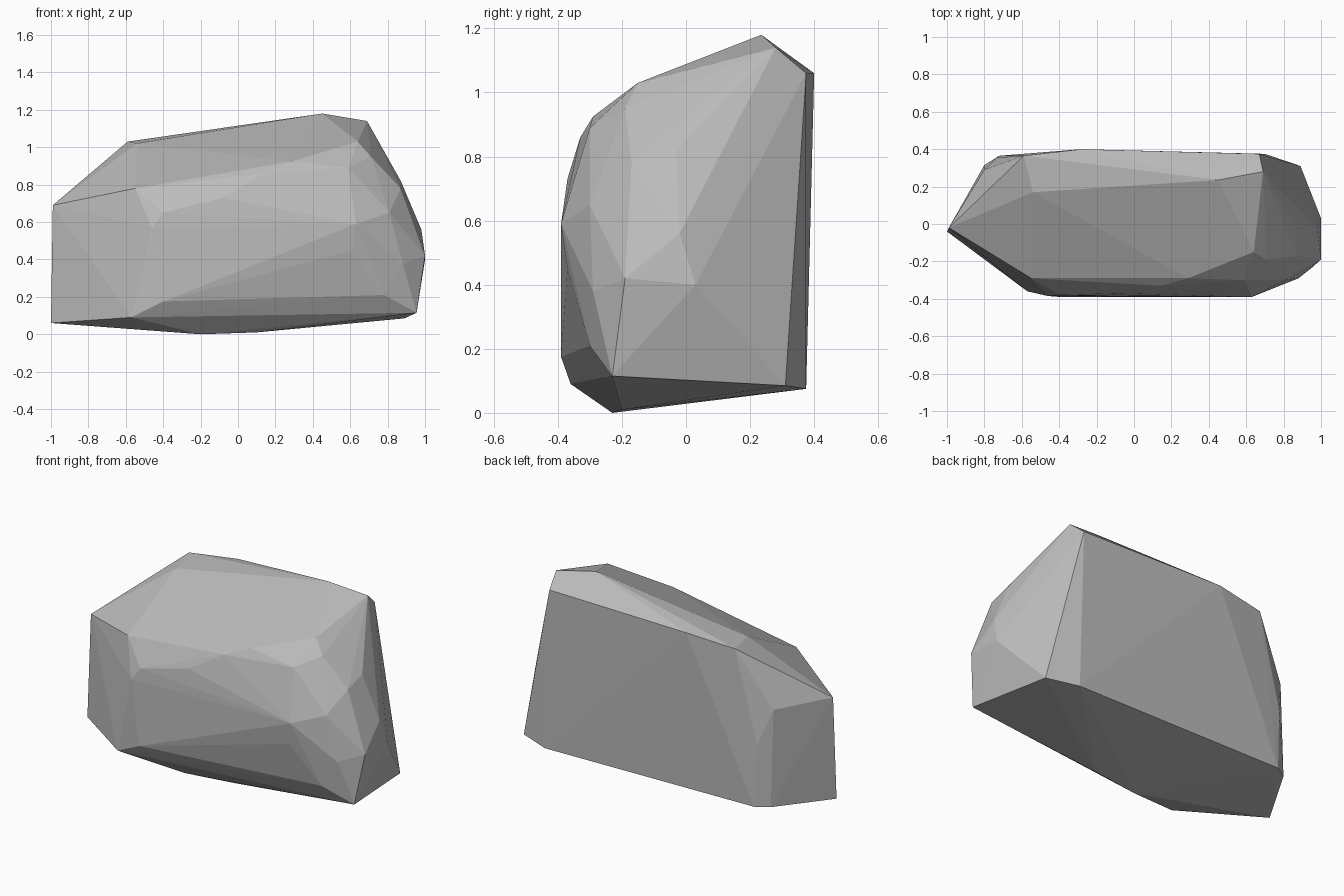
import bpy
import bmesh
from mathutils import Vector

# Remove the default cube
default_cube = bpy.data.objects.get("Cube")
if default_cube:
    bpy.data.objects.remove(default_cube, do_unlink=True)


def make_material(name, colour):
    material = bpy.data.materials.new(name)
    material.use_nodes = True
    material.diffuse_color = colour
    shader = material.node_tree.nodes.get("Principled BSDF")
    shader.inputs["Base Color"].default_value = colour
    shader.inputs["Roughness"].default_value = 0.9
    return material


def make_hull(name, corner_groups, unit, material):
    """Wrap a flat-shaded convex shell around the chipped corners."""
    shell = bmesh.new()
    for group in corner_groups:
        for corner in group:
            shell.verts.new(Vector(corner) * unit)
    bmesh.ops.convex_hull(shell, input=list(shell.verts), use_existing_faces=False)
    # Drop corners that ended up inside the shell
    loose = [vert for vert in shell.verts if not vert.link_faces]
    bmesh.ops.delete(shell, geom=loose, context="VERTS")
    bmesh.ops.recalc_face_normals(shell, faces=list(shell.faces))
    for face in shell.faces:
        face.smooth = False
    mesh = bpy.data.meshes.new(name)
    shell.to_mesh(mesh)
    shell.free()
    mesh.materials.append(material)
    rock = bpy.data.objects.new(name, mesh)
    bpy.context.collection.objects.link(rock)
    return rock


# Corners of the boulder, in hundredths of a unit
underside = [(-20, -23, 0), (10, -20, 1), (-57, -36, 9), (95.5, -23, 11.5)]

back_slab = [(89, 31, 8.5), (70, 37.5, 7.5), (-72, 36.5, 9), (-80, 31.5, 9),
             (-73.5, 35.5, 47), (-80, 29, 68), (-59, 36.5, 103),
             (-28, 40, 106), (67, 37.5, 106)]

narrow_end = [(-100, -4, 6), (-99, -2, 69)]

crown = [(-54, 17, 102), (45, 23.5, 118), (69, 28, 114), (64, -15, 103),
         (29, -29, 92.5)]

front_slab = [(-55, -29, 78), (-40, -38, 65), (-46, -38.5, 57),
              (-40, -39, 17.5), (-8, -37, 73), (14, -33, 86), (50, -35, 73),
              (59, -30, 89), (63, -39, 59), (61, -37, 45), (78, -30, 21)]

broad_end = [(71, -19, 95), (81, -30, 65), (87, -17, 78), (87, -3, 82),
             (98, -2, 56), (100, 3, 40), (100, -19, 42), (88, -29, 38)]

# Boulder
stone = make_material("stone grey", (0.5, 0.5, 0.5, 1.0))
make_hull("boulder",
          [underside, back_slab, narrow_end, crown, front_slab, broad_end],
          unit=0.01, material=stone)
